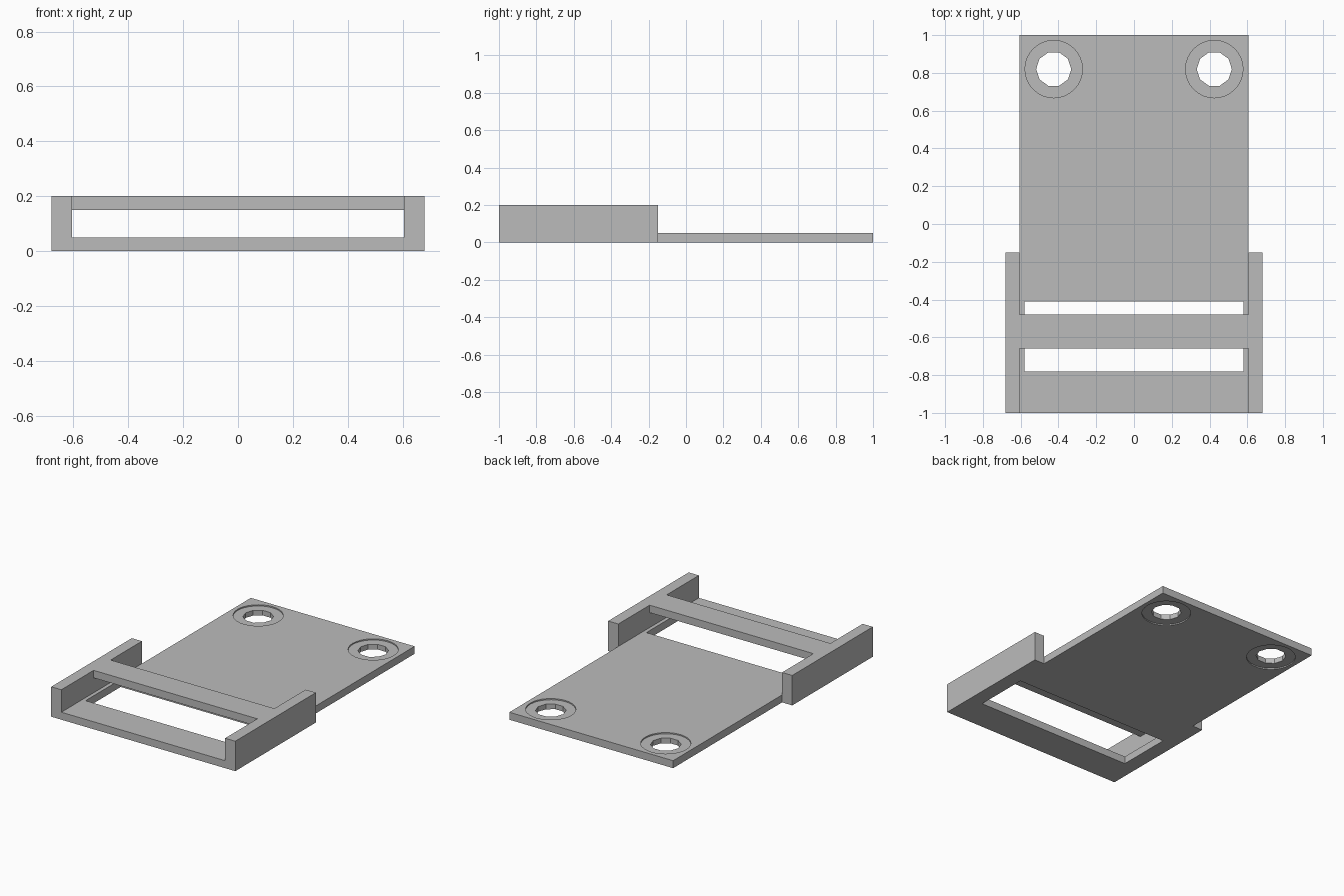
import bpy
from mathutils import Vector

if "Cube" in bpy.data.objects:
    bpy.data.objects.remove(bpy.data.objects["Cube"], do_unlink=True)

THICK = 0.05      # plate and bar thickness
HEIGHT = 0.20     # rail height
INNER = 0.605     # half width between the rails
OUTER = 0.68      # half width over the rails
RAIL_BACK = -0.15

grey = bpy.data.materials.new("plain grey")
grey.use_nodes = True
grey.diffuse_color = (0.5, 0.5, 0.5, 1)
grey.node_tree.nodes["Principled BSDF"].inputs["Base Color"].default_value = (0.5, 0.5, 0.5, 1)


def box(name, low, high):
    """Box between two opposite corners."""
    low, high = Vector(low), Vector(high)
    bpy.ops.mesh.primitive_cube_add(size=1)
    ob = bpy.context.object
    ob.name = name
    for v in ob.data.vertices:
        v.co = (low + high) / 2 + v.co * (high - low)
    ob.data.materials.append(grey)
    return ob


def disc(name, x, y, z, radius, depth, sides):
    """Upright cylinder with a corner pointing along x."""
    bpy.ops.mesh.primitive_cylinder_add(vertices=sides, radius=radius, depth=depth,
                                        location=(x, y, z))
    ob = bpy.context.object
    ob.name = name
    ob.rotation_euler.z = 1.570796
    ob.data.materials.append(grey)
    return ob


def cut(target, cutter):
    """Subtract the cutter from the target and discard it."""
    mod = target.modifiers.new("cut", 'BOOLEAN')
    mod.operation = 'DIFFERENCE'
    mod.solver = 'EXACT'
    mod.object = cutter
    bpy.context.view_layer.objects.active = target
    bpy.ops.object.modifier_apply(modifier=mod.name)
    bpy.data.objects.remove(cutter, do_unlink=True)


# Base plate with the strap slot
plate = box("base_plate", (-INNER, -1, 0), (INNER, 1, THICK))
cut(plate, box("slot_cutter", (-0.58, -0.78, -0.1), (0.58, -0.41, 0.1)))

# Mounting holes with shallow round recesses on both faces
for side in (-1, 1):
    x, y = side * 0.425, 0.82
    for face in (0, THICK):
        cut(plate, disc("recess_cutter", x, y, face, 0.152, 0.016, 32))
    cut(plate, disc("hole_cutter", x, y, THICK / 2, 0.093, 0.2, 10))

# Side rails
for side, name in ((-1, "right_rail"), (1, "left_rail")):
    a, b = sorted((side * INNER, side * OUTER))
    box(name, (a, -1, 0), (b, RAIL_BACK, HEIGHT))

# Raised strap bar between the rails
box("strap_bar", (-INNER, -0.66, HEIGHT - THICK), (INNER, -0.48, HEIGHT))
